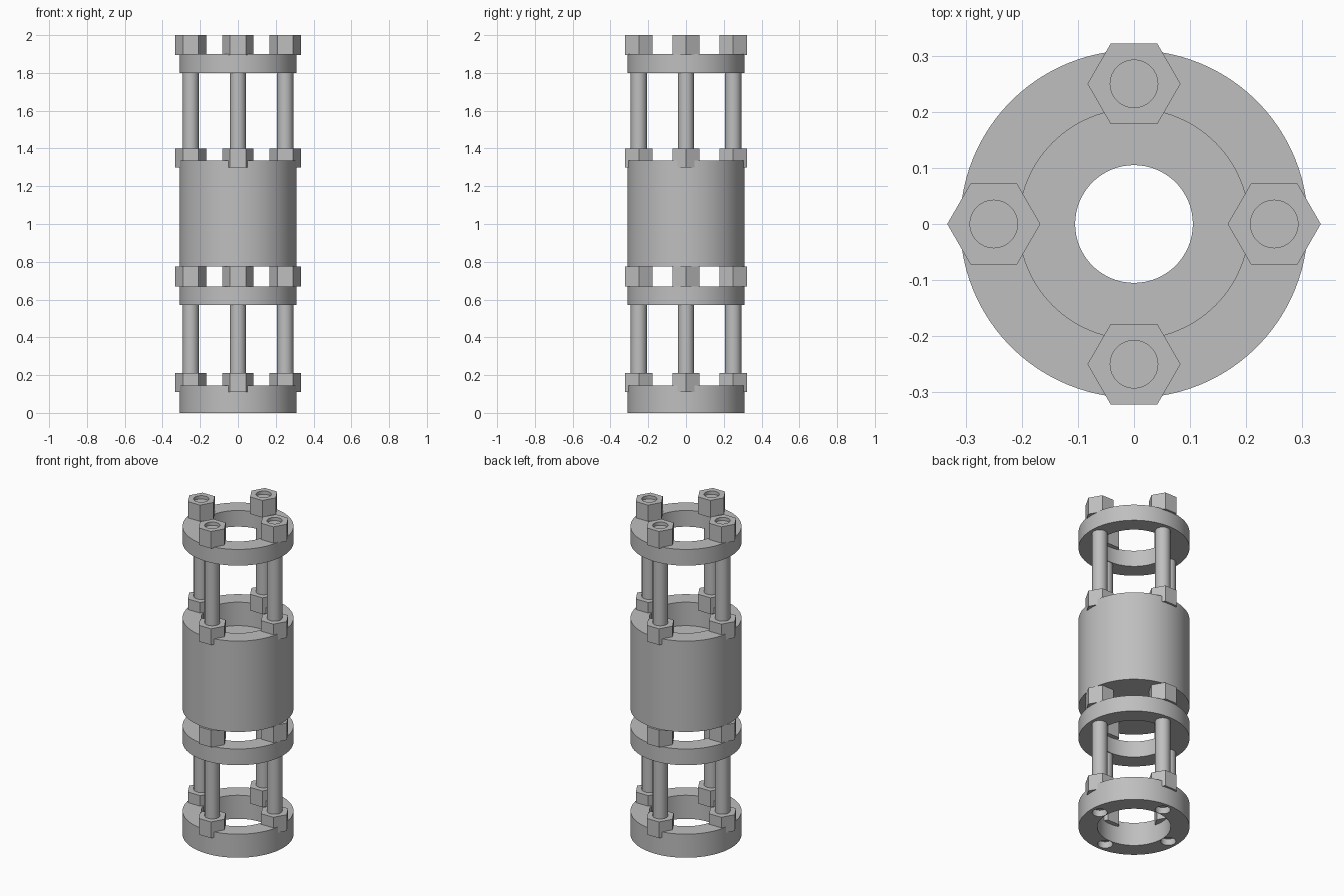
import bpy
import bmesh
import math
from mathutils import Vector

cube = bpy.data.objects.get("Cube")
if cube:
    bpy.data.objects.remove(cube, do_unlink=True)

steel = bpy.data.materials.new("plain grey")
steel.use_nodes = True
GREY = (0.52, 0.52, 0.52, 1)
steel.diffuse_color = GREY
steel.node_tree.nodes["Principled BSDF"].inputs["Base Color"].default_value = GREY

OUTER, INNER, BORE = 0.31, 0.205, 0.105
ROD, NUT, PITCH = 0.0425, 0.083, 0.25
STATIONS = {"right": (-PITCH, 0), "left": (PITCH, 0),
            "front": (0, -PITCH), "back": (0, PITCH)}


def plate(name, loops, bottom, top):
    """Extrude nested outlines (radius, sides, centre); the first is the rim, the rest are holes."""
    bm = bmesh.new()
    for radius, sides, (cx, cy) in loops:
        verts = []
        for i in range(sides):
            a = math.tau * i / sides
            verts.append(bm.verts.new((cx + radius * math.cos(a), cy + radius * math.sin(a), bottom)))
        for i in range(sides):
            bm.edges.new((verts[i - 1], verts[i]))
    bmesh.ops.triangle_fill(bm, use_beauty=True, use_dissolve=False, edges=bm.edges[:])
    grown = bmesh.ops.extrude_face_region(bm, geom=bm.faces[:], use_keep_orig=True)
    moved = [g for g in grown["geom"] if isinstance(g, bmesh.types.BMVert)]
    bmesh.ops.translate(bm, verts=moved, vec=Vector((0, 0, top - bottom)))
    bmesh.ops.recalc_face_normals(bm, faces=bm.faces[:])
    mesh = bpy.data.meshes.new(name)
    bm.to_mesh(mesh)
    bm.free()
    mesh.materials.append(steel)
    obj = bpy.data.objects.new(name, mesh)
    bpy.context.collection.objects.link(obj)
    bpy.ops.object.select_all(action="DESELECT")
    obj.select_set(True)
    bpy.context.view_layer.objects.active = obj
    bpy.ops.object.shade_smooth_by_angle(angle=math.radians(30))
    return obj


def flange(name, bottom, top):
    holes = [(ROD, 32, c) for c in STATIONS.values()]
    plate(name, [(OUTER, 96, (0, 0)), (INNER, 96, (0, 0))] + holes, bottom, top)


def bolted_stage(label, base):
    """Base flange, clamp flange, and four rods with a nut at each end."""
    flange(label + "_base_flange", base, base + 0.145)
    flange(label + "_clamp_flange", base + 0.57, base + 0.67)
    for side, centre in STATIONS.items():
        tag = f"{label}_{side}"
        plate(tag + "_rod", [(ROD, 32, centre)], base + 0.04, base + 0.755)
        for end, z, height in (("lower", 0.11, 0.1), ("upper", 0.67, 0.105)):
            plate(f"{tag}_{end}_nut", [(NUT, 6, centre), (ROD, 32, centre)],
                  base + z, min(base + z + height, 2.0))


# Two identical stages joined by a bored drum
bolted_stage("bottom", 0.0)
plate("middle_drum", [(OUTER, 96, (0, 0)), (BORE, 64, (0, 0))], 0.775, 1.19)
bolted_stage("top", 1.19)
# Upper stage stretches to the full height: raise its clamp, upper nuts and rods
for obj in bpy.data.objects:
    if obj.name == "top_clamp_flange" or obj.name.startswith("top_") and obj.name.endswith("upper_nut"):
        top = max(v.co.z for v in obj.data.vertices)
        obj.location.z = (1.9 if "flange" in obj.name else 2.0) - top
    elif obj.name.startswith("top_") and obj.name.endswith("_rod"):
        top = max(v.co.z for v in obj.data.vertices)
        for v in obj.data.vertices:
            if v.co.z > top - 0.01:
                v.co.z = 1.98
